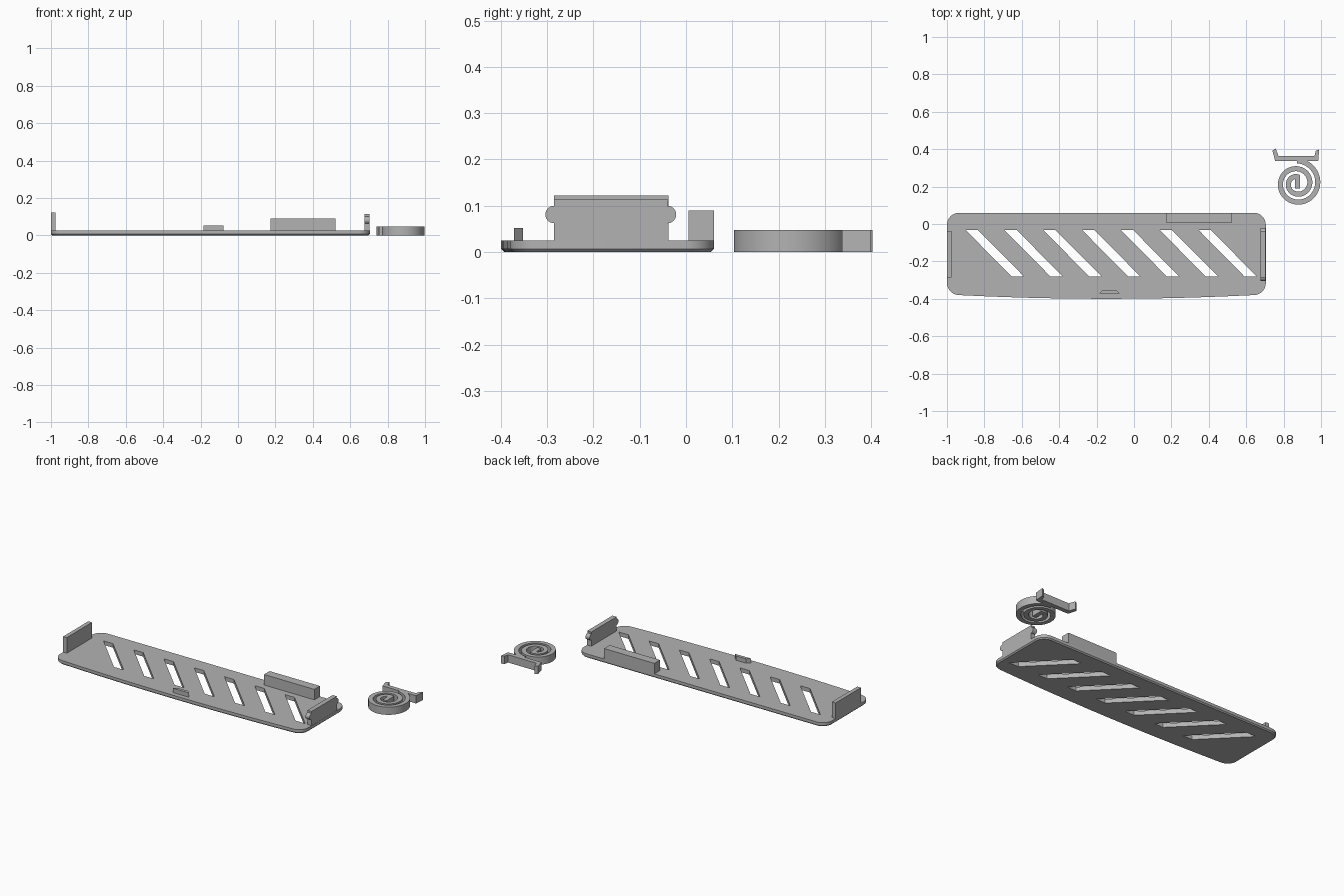
import bpy, bmesh
from math import sin, cos, pi, radians
from mathutils import Vector

if "Cube" in bpy.data.objects:
    bpy.data.objects.remove(bpy.data.objects["Cube"])

grey = bpy.data.materials.new("plain grey")
grey.use_nodes = True
grey.diffuse_color = (0.45, 0.45, 0.45, 1)
grey.node_tree.nodes["Principled BSDF"].inputs["Base Color"].default_value = (0.45, 0.45, 0.45, 1)


def make(name, bm):
    bmesh.ops.recalc_face_normals(bm, faces=bm.faces)
    mesh = bpy.data.meshes.new(name)
    bm.to_mesh(mesh)
    bm.free()
    mesh.materials.append(grey)
    obj = bpy.data.objects.new(name, mesh)
    bpy.context.collection.objects.link(obj)
    return obj


def prism(bm, points, offset):
    """Extrude a closed outline of 3D points along an offset."""
    face = bm.faces.new([bm.verts.new(p) for p in points])
    out = bmesh.ops.extrude_face_region(bm, geom=[face], use_keep_orig=True)
    moved = [g for g in out["geom"] if isinstance(g, bmesh.types.BMVert)]
    bmesh.ops.translate(bm, verts=moved, vec=offset)


def flat_part(name, outline, z0, z1):
    bm = bmesh.new()
    prism(bm, [(x, y, z0) for x, y in outline], (0, 0, z1 - z0))
    return make(name, bm)


def box(name, x0, x1, y0, y1, z0, z1):
    return flat_part(name, [(x0, y0), (x1, y0), (x1, y1), (x0, y1)], z0, z1)


def arc(cx, cy, r, a0, a1, n=8):
    return [(cx + r * cos(radians(a0 + (a1 - a0) * i / n)),
             cy + r * sin(radians(a0 + (a1 - a0) * i / n))) for i in range(n + 1)]


def smooth(obj):
    bpy.ops.object.select_all(action="DESELECT")
    bpy.context.view_layer.objects.active = obj
    obj.select_set(True)
    bpy.ops.object.shade_smooth_by_angle(angle=radians(30))


# Base plate: rounded corners, bowed front edge, chamfered underside
def plate_outline(inset):
    r = 0.065 - inset
    pts = arc(0.64, -0.005, r, 0, 90) + arc(-0.935, -0.005, r, 90, 180)
    pts += arc(-0.935, -0.315, r, 180, 266)
    for i in range(1, 12):
        t = i / 6 - 1
        pts.append((-0.1475 + 0.787 * t, -0.40 + inset + 0.02 * t * t))
    return pts + arc(0.64, -0.315, r, 274, 360)


bm = bmesh.new()
rings = [[bm.verts.new((x, y, z)) for x, y in plate_outline(inset)]
         for inset, z in ((0.007, 0), (0, 0.007), (0, 0.025))]
for low, high in zip(rings, rings[1:]):
    for i in range(len(low)):
        bm.faces.new((low[i - 1], low[i], high[i], high[i - 1]))
bm.faces.new(rings[0])
bm.faces.new(rings[-1])
plate = make("base_plate", bm)

# Slanted slots cut through the plate
bm = bmesh.new()
for i in range(7):
    x = -0.90 + 0.2075 * i
    prism(bm, [(x, -0.032, -0.1), (x + 0.065, -0.032, -0.1),
               (x + 0.313, -0.282, -0.1), (x + 0.247, -0.282, -0.1)], (0, 0, 0.2))
cutter = make("slot_cutter", bm)
cutter.hide_render = True
cut = plate.modifiers.new("slots", "BOOLEAN")
cut.operation = "DIFFERENCE"
cut.solver = "EXACT"
cut.object = cutter
bpy.context.view_layer.objects.active = plate
bpy.ops.object.modifier_apply(modifier="slots")
bpy.data.objects.remove(cutter)
smooth(plate)

# Walls and stops
box("right_end_wall", -1, -0.975, -0.285, -0.038, 0.015, 0.122)
box("back_block", 0.175, 0.52, 0.005, 0.06, 0.015, 0.09)
flat_part("front_tab", [(-0.185, -0.371), (-0.077, -0.371), (-0.097, -0.352), (-0.165, -0.352)],
          0.015, 0.052)

# Latch wall with a rounded lug at both ends
side = [(-0.038, 0.015), (-0.038, 0.062)] + arc(-0.04, 0.081, 0.019, -90, 90)
side += [(-0.038, 0.113), (-0.285, 0.113)] + arc(-0.285, 0.081, 0.019, 90, 270)
side += [(-0.285, 0.015)]
bm = bmesh.new()
prism(bm, [(0.676, y, z) for y, z in side], (0.028, 0, 0))
smooth(make("left_latch_wall", bm))

# Loose spiral spring: a flat band along an inward spiral with a straight inner end
path = []
for i in range(97):
    turn = i / 48
    a = pi / 2 - 2 * pi * turn
    r = 0.121 - 0.0425 * turn
    path.append(Vector((0.872 + r * cos(a), 0.217 + r * sin(a))))
path += [Vector((0.8735, 0.252)), Vector((0.8735, 0.19))]
path = path[:-3] + path[-2:]
left, right = [], []
for i, p in enumerate(path):
    before = (p - path[i - 1]).normalized() if i else Vector((1, 0))
    after = (path[i + 1] - p).normalized() if i + 1 < len(path) else before
    mid = (before + after).normalized()
    side_dir = Vector((-mid.y, mid.x)) * 0.0135 / max(mid.dot(before), 0.6)
    left.append(p + side_dir)
    right.append(p - side_dir)
bm = bmesh.new()
bands = [[[bm.verts.new((p.x, p.y, z)) for p in edge] for z in (0, 0.048)]
         for edge in (left, right)]
(l0, l1), (r0, r1) = bands
loop = [l0, l1, r1, r0]
for a, b in zip(loop, loop[1:] + loop[:1]):
    for i in range(len(path) - 1):
        bm.faces.new((a[i], a[i + 1], b[i + 1], b[i]))
for k in (0, -1):
    bm.faces.new([row[k] for row in loop])
smooth(make("spiral_spring", bm))

# Spring crossbar with splayed prongs
flat_part("spring_crossbar", [(0.755, 0.337), (0.985, 0.337), (0.99, 0.398), (0.972, 0.392),
                              (0.965, 0.364), (0.772, 0.364), (0.758, 0.403), (0.74, 0.392)],
          0, 0.048)
